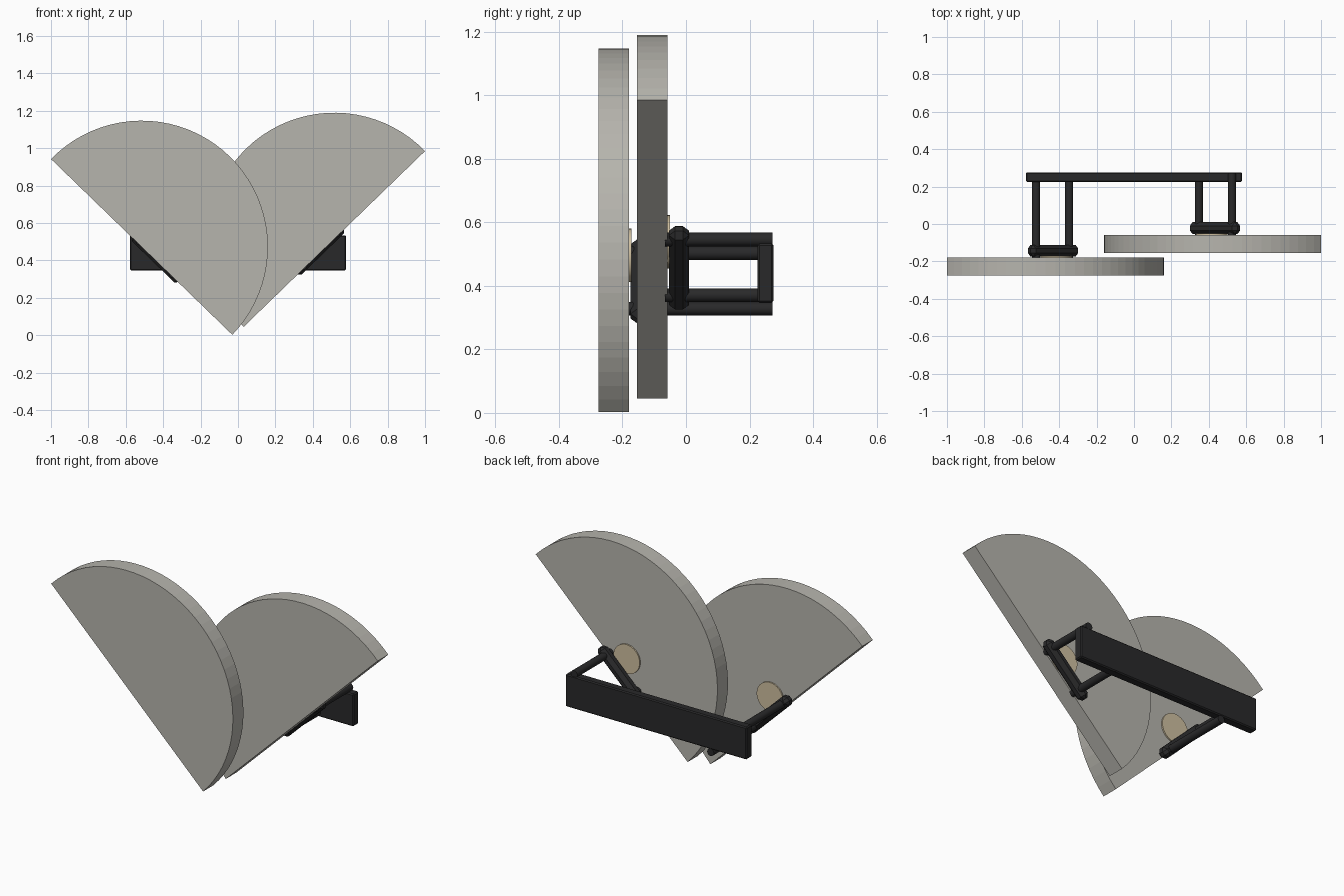
import bpy, bmesh, math
from mathutils import Matrix, Vector

if "Cube" in bpy.data.objects:
    bpy.data.objects.remove(bpy.data.objects["Cube"])

TILT = math.radians(44.1)
R = 0.675


def material(name, rgb):
    m = bpy.data.materials.new(name)
    m.diffuse_color = (*rgb, 1)
    m.use_nodes = True
    m.node_tree.nodes["Principled BSDF"].inputs["Base Color"].default_value = m.diffuse_color
    return m


GREY = material("warm_grey", (0.47, 0.46, 0.42))
BLACK = material("soft_black", (0.022, 0.022, 0.023))
TAN = material("pale_tan", (0.62, 0.52, 0.35))


def finish(name, bm, mat, smooth=30):
    bmesh.ops.recalc_face_normals(bm, faces=bm.faces)
    me = bpy.data.meshes.new(name)
    bm.to_mesh(me)
    bm.free()
    me.materials.append(mat)
    ob = bpy.data.objects.new(name, me)
    bpy.context.collection.objects.link(ob)
    if smooth:
        bpy.ops.object.select_all(action='DESELECT')
        ob.select_set(True)
        bpy.context.view_layer.objects.active = ob
        bpy.ops.object.shade_smooth_by_angle(angle=math.radians(smooth))
    return ob


def half_disc(name, cx, cz, y0, y1, angle):
    # semicircle profile in the xz plane, pushed back along y
    bm = bmesh.new()
    n = 40
    pts = [(cx + R * math.cos(angle + math.pi * i / n), y0,
            cz + R * math.sin(angle + math.pi * i / n)) for i in range(n + 1)]
    face = bm.faces.new([bm.verts.new(p) for p in pts])
    ext = bmesh.ops.extrude_face_region(bm, geom=[face])
    bmesh.ops.translate(bm, vec=(0, y1 - y0, 0),
                        verts=[v for v in ext["geom"] if isinstance(v, bmesh.types.BMVert)])
    finish(name, bm, GREY, 0)


def cylinder(name, x, z, y0, y1, r, mat, segs):
    bm = bmesh.new()
    bmesh.ops.create_cone(bm, cap_ends=True, segments=segs, radius1=r, radius2=r, depth=y1 - y0,
                          matrix=Matrix.Translation((x, (y0 + y1) / 2, z)) @ Matrix.Rotation(math.pi / 2, 4, 'X'))
    finish(name, bm, mat)


def bar(name, loc, size, bevel, angle=0):
    bm = bmesh.new()
    bmesh.ops.create_cube(bm, size=1)
    bmesh.ops.scale(bm, vec=size, verts=bm.verts)
    bmesh.ops.bevel(bm, geom=bm.edges[:], offset=bevel, segments=1, affect='EDGES')
    bmesh.ops.transform(bm, verts=bm.verts,
                        matrix=Matrix.Translation(loc) @ Matrix.Rotation(-angle, 4, 'Y'))
    finish(name, bm, BLACK, 0)


# two matching plates with their mounts; the left one sits further forward and lower
for side, s, dy, dz in (("right", 1, 0.0, 0.0425), ("left", -1, -0.121, 0.0)):
    back = -0.058 + dy
    half_disc(side + "_plate", s * 0.515, 0.472 + dz, back - 0.096, back, s * TILT)
    # round pad on the back of the plate
    cylinder(side + "_pad", s * 0.415, 0.496 + dz, back - 0.001, back + 0.008, 0.084, TAN, 40)
    # clamp bar along the straight edge
    bar(side + "_clamp", (s * 0.433, back + 0.036, 0.414 + dz), (0.355, 0.064, 0.06), 0.02, s * TILT)
    # two stand-off rods reaching to the crossbar
    for label, x, z in (("upper", 0.524, 0.503), ("lower", 0.347, 0.328)):
        cylinder(f"{side}_{label}_rod", s * x, z + dz, back - 0.008, 0.272, 0.0215, BLACK, 16)

# rear crossbar joining both mounts
bar("crossbar", (0, 0.25, 0.44), (1.157, 0.05, 0.187), 0.006)
